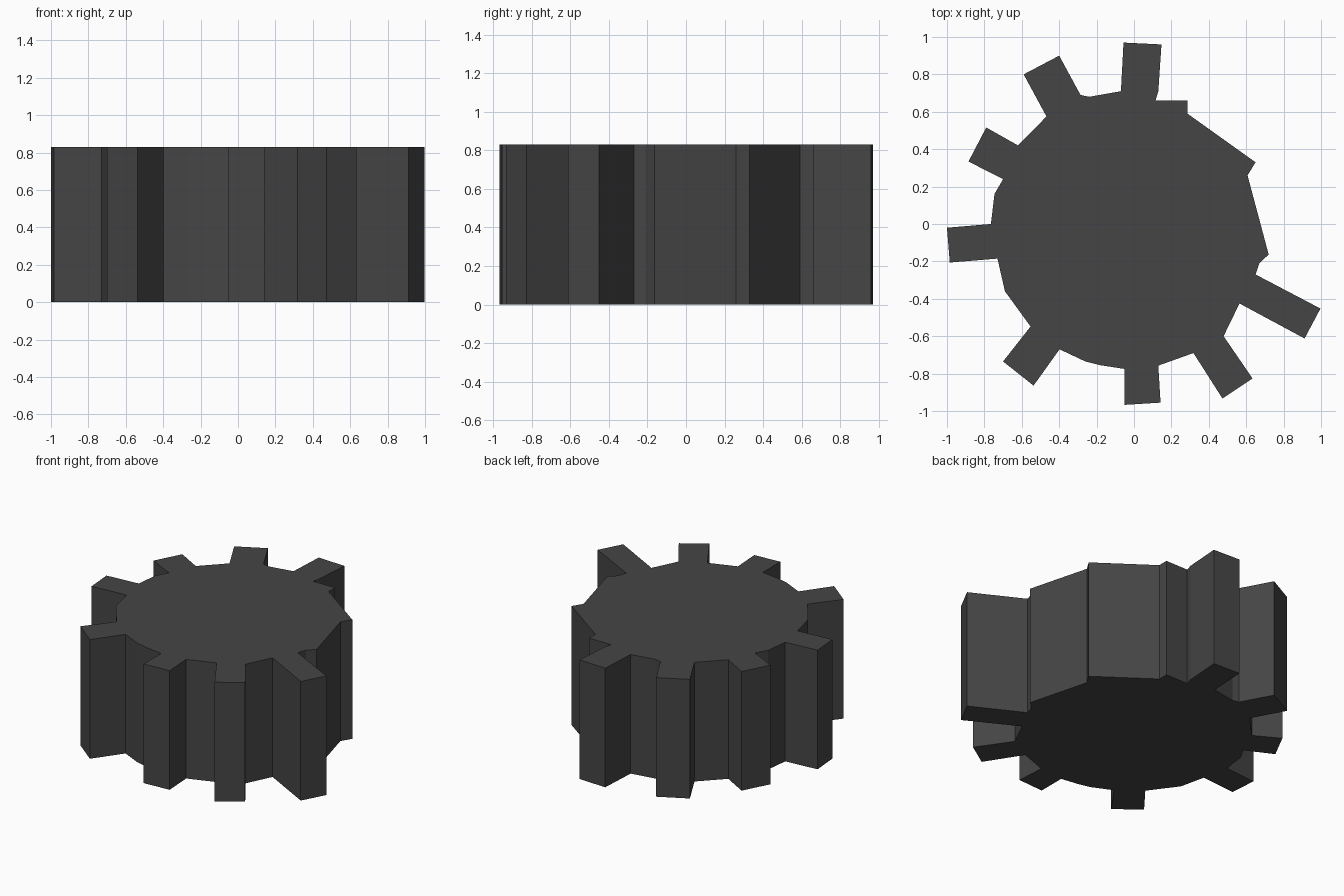
import bpy, bmesh

if "Cube" in bpy.data.objects:
    bpy.data.objects.remove(bpy.data.objects["Cube"])

HEIGHT = 0.83

# Toothed edge, counter-clockwise seen from above: each tooth is root, tip, tip, root
teeth = {
    "top":         [(0.13, 0.71), (0.147, 0.96), (-0.056, 0.97), (-0.07, 0.71)],
    "upper_left":  [(-0.286, 0.69), (-0.40, 0.90), (-0.59, 0.80), (-0.468, 0.575)],
    "left_high":   [(-0.62, 0.42), (-0.79, 0.516), (-0.885, 0.334), (-0.70, 0.24)],
    "left":        [(-0.765, 0.0), (-1.0, -0.02), (-0.985, -0.206), (-0.73, -0.185)],
    "lower_left":  [(-0.553, -0.548), (-0.70, -0.735), (-0.537, -0.864), (-0.398, -0.67)],
    "bottom":      [(-0.05, -0.775), (-0.05, -0.967), (0.142, -0.955), (0.13, -0.757)],
    "lower_right": [(0.318, -0.69), (0.473, -0.933), (0.634, -0.826), (0.479, -0.60)],
    "right_low":   [(0.564, -0.425), (0.912, -0.612), (0.997, -0.452), (0.65, -0.27)],
}
# Extra rim points that follow a tooth
rim = {
    "top": [(-0.24, 0.68)],
    "left_high": [(-0.746, 0.16)],
    "left": [(-0.69, -0.36)],
    "lower_left": [(-0.26, -0.735), (-0.18, -0.755)],
    # worn side with no long teeth
    "right_low": [(0.67, -0.21), (0.72, -0.163), (0.607, 0.26), (0.65, 0.33),
                  (0.286, 0.59), (0.286, 0.66), (0.115, 0.66)],
}

outline = []
for name, points in teeth.items():
    outline += points + rim.get(name, [])

# Gear body: the outline extruded upward
bm = bmesh.new()
base = bm.faces.new([bm.verts.new((x, y, 0)) for x, y in outline])
top = bmesh.ops.extrude_face_region(bm, geom=[base], use_keep_orig=True)
for v in top["geom"]:
    if isinstance(v, bmesh.types.BMVert):
        v.co.z = HEIGHT
bmesh.ops.recalc_face_normals(bm, faces=bm.faces)
bmesh.ops.triangulate(bm, faces=[f for f in bm.faces if len(f.verts) > 4])

mesh = bpy.data.meshes.new("gear")
bm.to_mesh(mesh)
bm.free()
gear = bpy.data.objects.new("gear", mesh)
bpy.context.collection.objects.link(gear)

# Dark metal
metal = bpy.data.materials.new("dark_metal")
metal.diffuse_color = (0.06, 0.06, 0.06, 1)
metal.use_nodes = True
metal.node_tree.nodes["Principled BSDF"].inputs["Base Color"].default_value = metal.diffuse_color
mesh.materials.append(metal)
